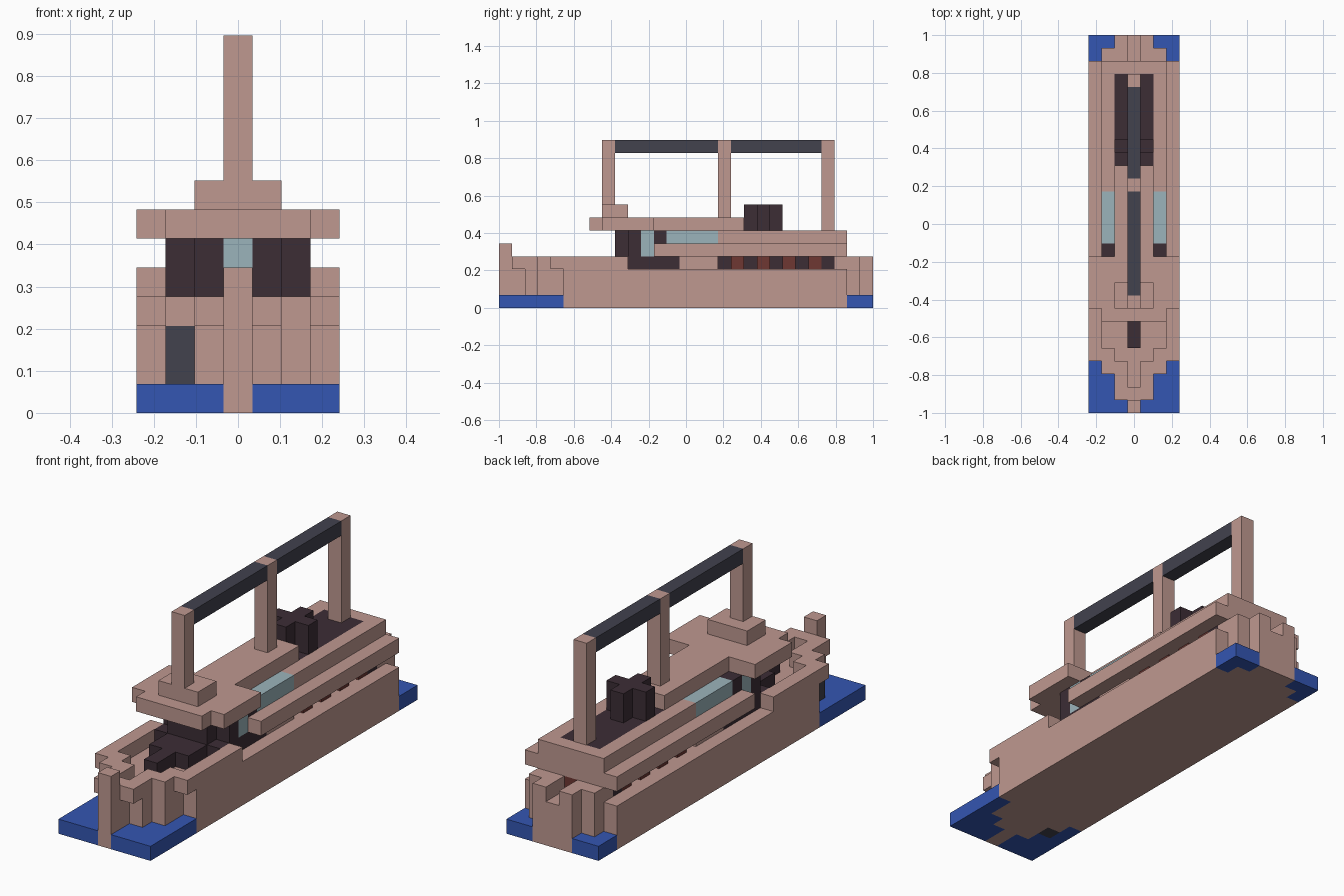
import bpy

cube = bpy.data.objects.get("Cube")
if cube:
    bpy.data.objects.remove(cube, do_unlink=True)

U = 2 / 29                # size of one building block
NX, NY = 7, 29            # blocks across and along


def material(name, rgb):
    m = bpy.data.materials.new(name)
    m.use_nodes = True
    m.diffuse_color = (*rgb, 1)
    m.node_tree.nodes["Principled BSDF"].inputs["Base Color"].default_value = (*rgb, 1)
    return m


PINK = material("dusty pink", (0.52, 0.315, 0.28))
SLATE = material("slate grey", (0.054, 0.054, 0.076))
DARK = material("dark plum", (0.045, 0.026, 0.036))
GLASS = material("pale glass", (0.33, 0.456, 0.497))
BLUE = material("water blue", (0.034, 0.093, 0.445))
RED = material("brick red", (0.156, 0.038, 0.032))

CORNERS = [(x, y, z) for z in (0, 1) for y in (0, 1) for x in (0, 1)]
QUADS = [(0, 2, 3, 1), (4, 5, 7, 6), (0, 1, 5, 4), (2, 6, 7, 3), (0, 4, 6, 2), (1, 3, 7, 5)]


def part(name, mat, *boxes, mirror=False):
    """One object from boxes of (x0, x1, y0, y1, z0, z1), counted in blocks."""
    verts, faces = [], []
    boxes = list(boxes)
    if mirror:
        boxes += [(NX - b[1], NX - b[0], *b[2:]) for b in boxes]
    for b in boxes:
        n = len(verts)
        verts += [((b[x] - NX / 2) * U, (b[2 + y] - NY / 2) * U, b[4 + z] * U)
                  for x, y, z in CORNERS]
        faces += [tuple(n + v for v in q) for q in QUADS]
    mesh = bpy.data.meshes.new(name)
    mesh.from_pydata(verts, [], faces)
    mesh.materials.append(mat)
    obj = bpy.data.objects.new(name, mesh)
    bpy.context.collection.objects.link(obj)
    return obj


# Water around bow and stern
part("bow_water", BLUE, (0, 1, 0, 5, 0, 1), (1, 2, 0, 3, 0, 1), (2, 3, 0, 2, 0, 1), mirror=True)
part("stern_water", BLUE, (0, 1, 27, 29, 0, 1), (1, 2, 28, 29, 0, 1), mirror=True)

# Hull, narrowing in steps, with an anchor on the right bow
part("hull_keel", PINK, (3, 4, 0, 29, 0, 3))
part("hull_sides", PINK, (0, 1, 5, 27, 0, 3), (1, 2, 4, 28, 0, 3), (2, 3, 2, 29, 0, 3), mirror=True)
part("left_bow_block", PINK, (5, 6, 3, 4, 0, 3))
part("anchor", SLATE, (1, 2, 3, 4, 0, 3))

# Bulwarks
part("bow_post", PINK, (3, 4, 0, 1, 3, 5), (3, 4, 1, 2, 3, 4))
part("bow_bulwark", PINK, (2, 3, 1, 4, 3, 4), (1, 2, 3, 5, 3, 4), (0, 1, 4, 10, 3, 4), mirror=True)
part("stern_bulwark", PINK, (1, 2, 27, 28, 3, 4), (2, 3, 27, 29, 3, 4), mirror=True)

# Lower cabin level
part("bow_hatch", DARK, (3, 4, 5, 7, 3, 4), (2, 5, 7, 9, 3, 4), (1, 6, 9, 14, 3, 4))
part("lower_cabin", PINK, (1, 6, 14, 17, 3, 4))
part("lower_wall", DARK, (2, 5, 17, 26, 3, 4))
part("lower_wall_ends", DARK, (1, 2, 25, 26, 3, 4), mirror=True)
part("side_shutters", RED, *[(1, 2, y, y + 1, 3, 4) for y in range(18, 25, 2)], mirror=True)
part("stern_wall", PINK, (1, 3, 26, 27, 3, 4), mirror=True)
part("stern_door", RED, (3, 4, 26, 27, 3, 4))

# Side deck and upper cabin
part("side_deck", PINK, (0, 7, 12, 27, 4, 5))
part("cabin_core", PINK, (2, 5, 12, 19, 5, 6))
part("cabin_rear_sides", PINK, (1, 2, 17, 27, 5, 6), mirror=True)
part("cabin_rear_end", PINK, (2, 5, 26, 27, 5, 6))
part("engine_deck", DARK, (2, 5, 19, 26, 5, 6))
part("cabin_windows", GLASS, (1, 2, 13, 17, 5, 6), mirror=True)
part("cabin_window_frames", DARK, (1, 2, 12, 13, 5, 6), mirror=True)

# Wheelhouse
part("wheelhouse_wall", DARK, (2, 3, 9, 12, 4, 6), (1, 2, 10, 11, 4, 6), mirror=True)
part("wheelhouse_side_windows", GLASS, (1, 2, 11, 12, 4, 6), mirror=True)
part("wheelhouse_sill", DARK, (3, 4, 9, 12, 4, 5))
part("wheelhouse_front_window", GLASS, (3, 4, 9, 12, 5, 6))

# Roof with stepped front, and the mast pedestal
part("roof", PINK, (1, 6, 7, 8, 6, 7), (0, 7, 8, 12, 6, 7), (2, 5, 12, 19, 6, 7))
part("mast_pedestal", PINK, (2, 5, 8, 10, 7, 8))

# Cross-shaped funnel
part("funnel", DARK, (3, 4, 19, 22, 6, 8), (2, 3, 20, 21, 6, 8), (4, 5, 20, 21, 6, 8))

# Masts and the rail joining their tops
for name, y, z in (("front_mast", 8, 8), ("middle_mast", 17, 7), ("rear_mast", 25, 6)):
    part(name, PINK, (3, 4, y, y + 1, z, 13))
part("top_rail", SLATE, (3, 4, 9, 17, 12, 13), (3, 4, 18, 25, 12, 13))
